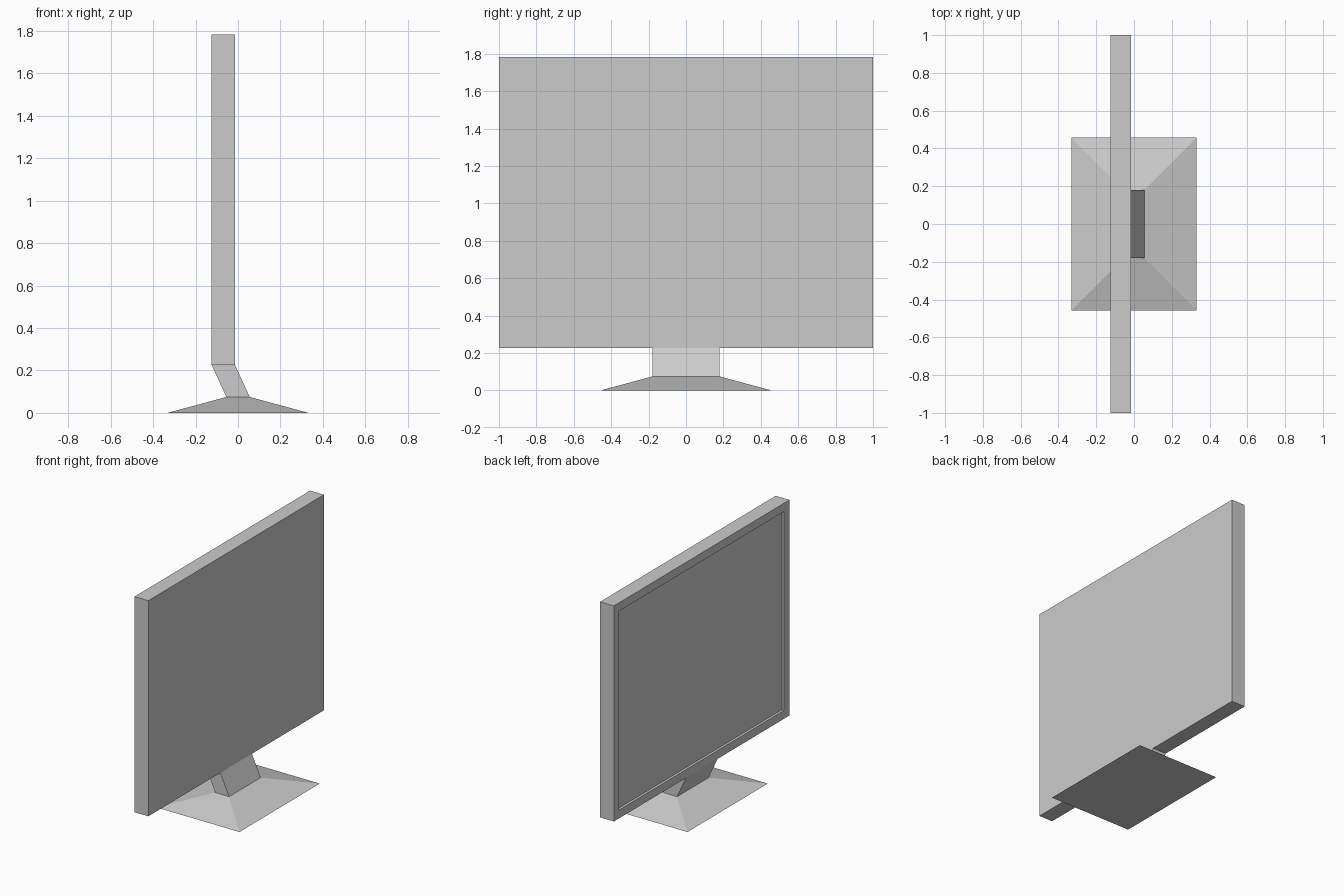
import bpy, bmesh

if "Cube" in bpy.data.objects:
    bpy.data.objects.remove(bpy.data.objects["Cube"])


def make_object(name, bm):
    bmesh.ops.recalc_face_normals(bm, faces=bm.faces)
    mesh = bpy.data.meshes.new(name)
    bm.to_mesh(mesh)
    bm.free()
    obj = bpy.data.objects.new(name, mesh)
    bpy.context.collection.objects.link(obj)
    return obj


def loft(name, bottom, top, caps=(True, True)):
    """Four-sided block between two rectangles (x_min, x_max, y_half, z)."""
    bm = bmesh.new()
    rings = [[bm.verts.new(p) for p in ((x0, -y, z), (x1, -y, z), (x1, y, z), (x0, y, z))]
             for x0, x1, y, z in (bottom, top)]
    for i in range(4):
        j = (i + 1) % 4
        bm.faces.new((rings[0][i], rings[0][j], rings[1][j], rings[1][i]))
    for ring, cap in zip(rings, caps):
        if cap:
            bm.faces.new(ring)
    return make_object(name, bm)


BACK, FRONT = -0.015, -0.125        # panel faces along x
PANEL_Z, TOP_Z, NECK_Z = 0.228, 1.782, 0.075
NECK_Y = 0.18

# Sloped foot and leaning neck
loft("base", (-0.332, 0.332, 0.457, 0), (-0.055, 0.055, NECK_Y, NECK_Z), (True, False))
loft("neck", (-0.055, 0.055, NECK_Y, NECK_Z), (FRONT, BACK, NECK_Y, PANEL_Z), (False, False))

# Flat panel with a shallow recessed screen on its -x face
panel = loft("screen_panel", (FRONT, BACK, 1.0, PANEL_Z), (FRONT, BACK, 1.0, TOP_Z))
bm = bmesh.new()
bm.from_mesh(panel.data)
bm.faces.ensure_lookup_table()
screen = min(bm.faces, key=lambda f: f.calc_center_median().x)
bmesh.ops.inset_region(bm, faces=[screen], thickness=0.085)
rim = bmesh.ops.extrude_discrete_faces(bm, faces=[screen])
bmesh.ops.translate(bm, verts=rim["faces"][0].verts, vec=(0.018, 0, 0))
bm.to_mesh(panel.data)
bm.free()
